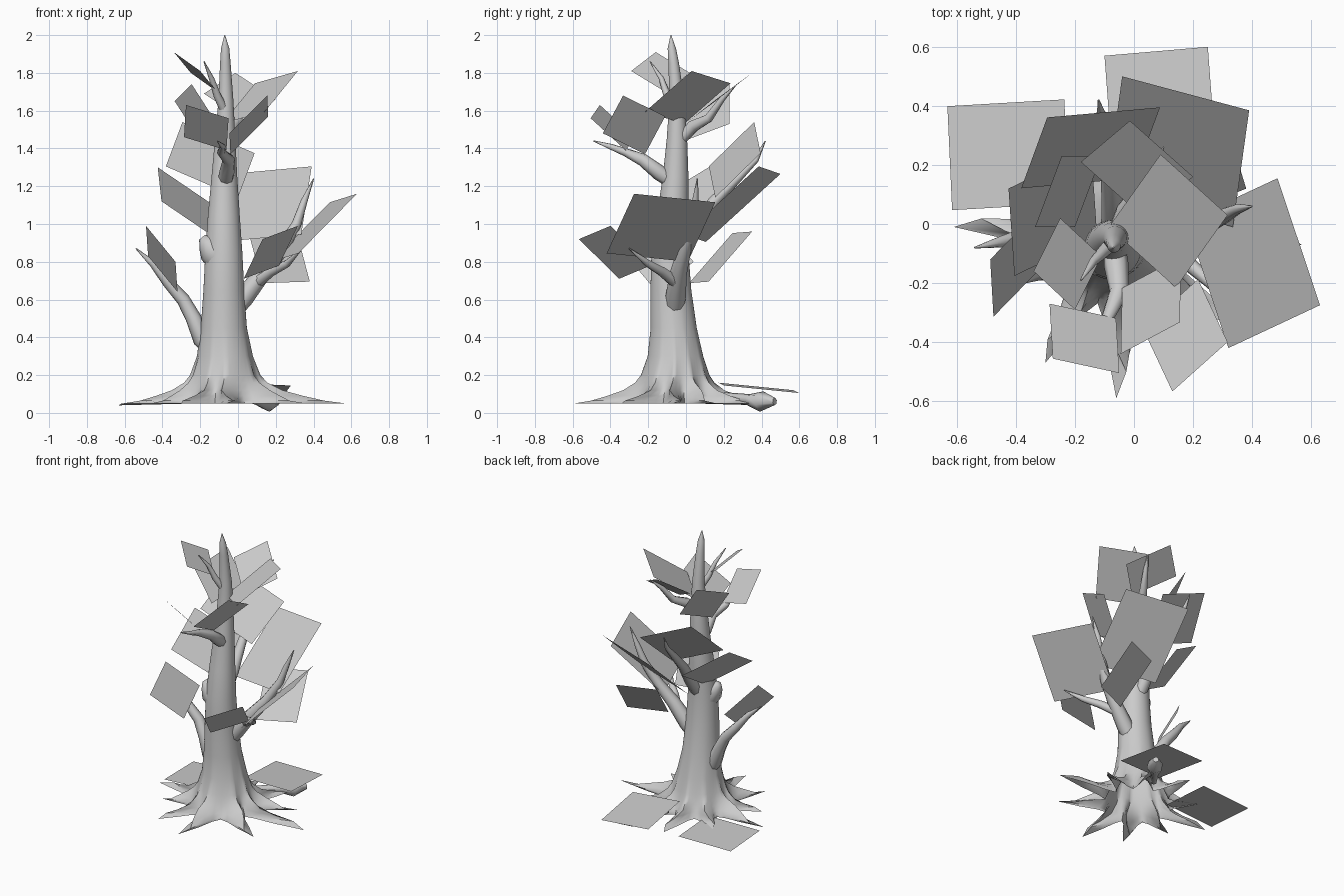
import bpy, bmesh, math
from mathutils import Vector

cube = bpy.data.objects.get("Cube")
if cube:
    bpy.data.objects.remove(cube)


def make_material(name, value):
    mat = bpy.data.materials.new(name)
    mat.use_nodes = True
    colour = (value, value, value, 1)
    mat.diffuse_color = colour
    mat.node_tree.nodes["Principled BSDF"].inputs["Base Color"].default_value = colour
    return mat


grey = make_material("plain grey", 0.6)


def finish(name, bm, smooth=True):
    mesh = bpy.data.meshes.new(name)
    bm.to_mesh(mesh)
    bm.free()
    mesh.materials.append(grey)
    obj = bpy.data.objects.new(name, mesh)
    bpy.context.collection.objects.link(obj)
    if smooth:
        bpy.ops.object.select_all(action="DESELECT")
        obj.select_set(True)
        bpy.context.view_layer.objects.active = obj
        bpy.ops.object.shade_smooth_by_angle(angle=math.radians(60))


def skin(rings):
    """Join rings of points into a tube, open at its start and closed at its end."""
    bm = bmesh.new()
    loops = [[bm.verts.new(p) for p in ring] for ring in rings]
    n = len(loops[0])
    for a, b in zip(loops, loops[1:]):
        for i in range(n):
            j = (i + 1) % n
            bm.faces.new((a[i], a[j], b[j], b[i]))
    bm.faces.new(loops[-1])
    bmesh.ops.recalc_face_normals(bm, faces=bm.faces)
    return bm


def limb(name, path, radii, sides=8):
    """Tapering tube along a path."""
    pts = [Vector(p) for p in path]
    rings = []
    for k, (p, r) in enumerate(zip(pts, radii)):
        along = (pts[min(k + 1, len(pts) - 1)] - pts[max(k - 1, 0)]).normalized()
        side = along.orthogonal().normalized() if k == 0 else (side - along * side.dot(along)).normalized()
        other = along.cross(side)
        turns = [math.tau * i / sides for i in range(sides)]
        rings.append([p + r * (side * math.cos(t) + other * math.sin(t)) for t in turns])
    finish(name, skin(rings))


# Columns of the trunk: each root gets a ridge, two flanks on each side and a valley
ROOT_TIPS = [(0.57, -0.07), (0.36, -0.34), (-0.06, -0.59), (-0.3, -0.47), (-0.46, -0.2),
             (-0.61, -0.01), (-0.36, 0.22), (-0.12, 0.42), (0.16, 0.36), (0.36, 0.16)]
CX, CY, FOOT = -0.07, -0.055, 0.22
roots = sorted((math.atan2(y - CY, x - CX), math.hypot(x - CX, y - CY)) for x, y in ROOT_TIPS)
columns = []
for k, (angle, reach) in enumerate(roots):
    before = (angle - roots[k - 1][0]) % math.tau
    after = (roots[(k + 1) % len(roots)][0] - angle) % math.tau
    bend = 0.08 if k % 2 else -0.08
    for part, weight in ((-.5, 0), (-.3, .14), (-.14, .5), (0, 1), (.14, .5), (.3, .14)):
        turn = angle + part * (before if part < 0 else after)
        columns.append((turn, (reach - FOOT) * weight, bend * weight))

# Trunk: centre x, centre y, height, radius, share of root length reached
TRUNK = [(CX, CY, .05, FOOT, 1), (CX, CY, .065, .215, .74), (CX, CY, .09, .205, .5),
         (CX, CY, .12, .193, .27), (CX, CY, .16, .18, .11), (CX, CY, .2, .168, .05),
         (CX, CY, .3, .144, .012), (-.075, -.065, .45, .122, 0), (-.075, -.08, .65, .108, 0),
         (-.075, -.085, .85, .098, 0), (-.075, -.07, 1.05, .084, 0), (-.072, -.055, 1.25, .068, 0),
         (-.068, -.048, 1.45, .054, 0), (-.064, -.048, 1.65, .04, 0), (-.067, -.065, 1.85, .028, 0),
         (-.068, -.075, 1.93, .022, 0), (-.07, -.08, 2.0, .002, 0)]
rings = []
for cx, cy, z, radius, share in TRUNK:
    ring = []
    for turn, extra, bend in columns:
        t = turn + bend * math.sin(math.tau * share)
        r = radius + extra * share
        ring.append((cx + r * math.cos(t), cy + r * math.sin(t), z))
    rings.append(ring)
finish("trunk_and_roots", skin(rings))

# Branches
limb("low_right_branch", [(-.1, -.05, .28), (-.19, -.05, .39), (-.235, -.04, .5), (-.29, -.03, .6),
                          (-.37, -.04, .69), (-.45, -.06, .79), (-.54, -.08, .87)],
     (.03, .05, .042, .036, .03, .02, .003))
limb("low_left_branch", [(-.07, -.07, .47), (.03, -.055, .61), (.13, -.04, .74), (.23, -.01, .86),
                         (.31, .03, 1.0), (.35, .05, 1.12), (.4, .06, 1.24)],
     (.035, .054, .045, .036, .026, .018, .003))
limb("low_left_fork", [(.1, -.05, .69), (.18, -.13, .75), (.26, -.2, .79), (.34, -.3, .87)],
     (.034, .026, .02, .003))
limb("back_branch", [(-.07, -.07, .82), (-.07, .05, .98), (-.08, .15, 1.12), (-.1, .28, 1.25),
                     (-.11, .37, 1.34), (-.12, .42, 1.44)], (.045, .04, .032, .024, .016, .003))
limb("front_branch", [(-.07, -.04, 1.2), (-.06, -.14, 1.27), (-.05, -.23, 1.34), (-.09, -.32, 1.38),
                      (-.08, -.4, 1.41), (-.11, -.49, 1.44)], (.035, .042, .034, .022, .015, .003))
limb("upper_back_branch", [(-.07, -.05, 1.42), (-.03, .04, 1.52), (.02, .12, 1.56), (.06, .19, 1.66),
                           (.1, .26, 1.73)], (.028, .034, .024, .016, .003))
limb("upper_right_branch", [(-.07, -.06, 1.6), (-.11, -.1, 1.68), (-.14, -.13, 1.77), (-.18, -.19, 1.86)],
     (.025, .02, .014, .003))
limb("trunk_knot", [(-.09, -.09, .78), (-.13, -.1, .85), (-.165, -.1, .9), (-.19, -.1, .93)],
     (.06, .075, .05, .02))

# Fallen branch piece behind the trunk
limb("fallen_branch", [(.0, .2, .09), (.1, .33, .07), (.16, .4, .06), (.21, .47, .06)],
     (.02, .03, .055, .02), 6)

# Leaf cards: three corners each, the fourth completes the parallelogram
LEAVES = {
    "left_leaf": ((.486, .155, 1.115), (.63, -.275, 1.16), (.32, -.42, .845)),
    "front_left_leaf": ((.317, -.4, .99), (.13, -.567, .92), (.03, -.354, .71)),
    "back_left_leaf": ((-.04, .5, 1.265), (.39, .385, 1.305), (.335, -.01, .945)),
    "low_back_leaf": ((.31, .35, .96), (.38, .12, .695), (.127, .016, .687)),
    "low_right_leaf": ((-.487, -.12, .99), (-.476, -.314, .83), (-.32, -.154, .64)),
    "middle_right_leaf": ((-.425, .12, 1.3), (-.405, -.176, 1.12), (-.125, -.04, .93)),
    "middle_back_leaf": ((-.294, .361, 1.54), (.088, .395, 1.375), (0, .155, 1.14)),
    "upper_front_leaf": ((-.05, -.505, 1.56), (-.275, -.456, 1.63), (-.286, -.27, 1.46)),
    "upper_front_left_leaf": ((.155, -.333, 1.68), (.16, -.11, 1.57), (-.04, -.217, 1.37)),
    "upper_right_leaf": ((-.34, -.16, 1.91), (-.2, -.29, 1.81), (-.11, -.11, 1.7)),
    "upper_left_leaf": ((.317, .03, 1.81), (.09, .236, 1.745), (-.085, -.01, 1.53)),
    "upper_back_leaf": ((.2, .16, 1.66), (-.014, .35, 1.8), (-.18, .21, 1.69)),
    "upper_back_right_leaf": ((-.245, .23, 1.74), (-.335, -.01, 1.65), (-.2, -.01, 1.44)),
    "ground_right_leaf": ((-.632, .399, .04), (-.236, .422, .05), (-.22, .07, .06)),
    "ground_back_leaf": ((-.1, .57, .12), (.25, .6, .105), (.28, .2, .145)),
}
for name, corners in LEAVES.items():
    a, b, c = (Vector(p) for p in corners)
    bm = bmesh.new()
    face = bm.faces.new([bm.verts.new(p) for p in (a, b, c, a + c - b)])
    face.normal_update()
    if face.normal.z < 0:
        face.normal_flip()
    finish(name, bm, smooth=False)
